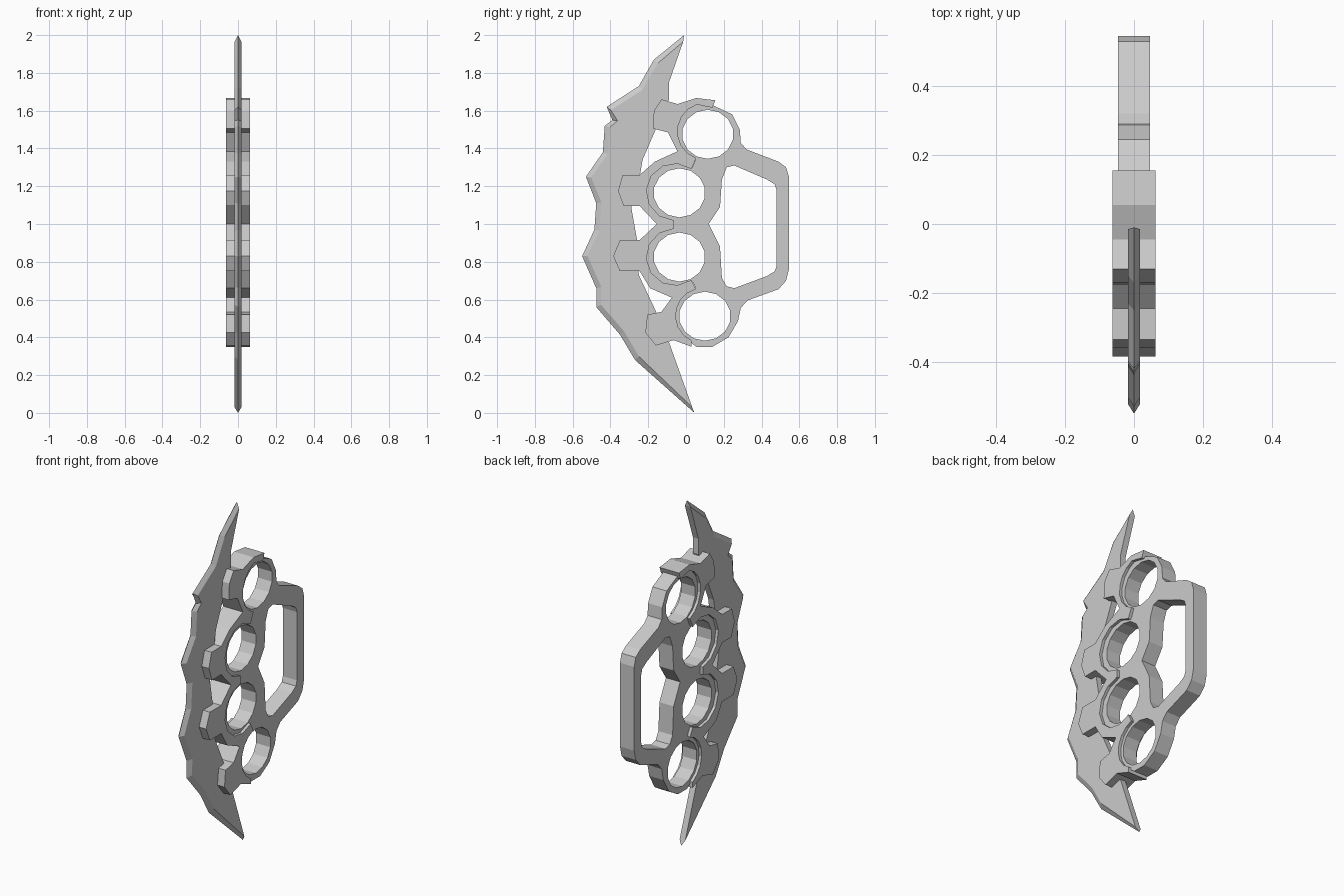
import bpy
import bmesh
from math import cos, sin, radians
from mathutils import Matrix, Vector

default_cube = bpy.data.objects.get("Cube")
if default_cube:
    bpy.data.objects.remove(default_cube, do_unlink=True)

# One plain steel colour for everything
steel = bpy.data.materials.new("grey steel")
steel.use_nodes = True
steel_colour = (.6, .6, .6, 1)
steel.diffuse_color = steel_colour
steel.node_tree.nodes["Principled BSDF"].inputs["Base Color"].default_value = steel_colour

# Profiles are drawn as (y, z); this turns drawing axes into world axes
PROFILE_TO_WORLD = Matrix(((0, 0, 1, 0), (1, 0, 0, 0), (0, 1, 0, 0), (0, 0, 0, 1)))


def arc(centre, radius, start, end, steps=7):
    """Points along a circular arc, angles in degrees."""
    angles = [radians(start + (end - start) * i / steps) for i in range(steps + 1)]
    return [(centre[0] + radius * cos(a), centre[1] + radius * sin(a)) for a in angles]


def finger_hole(centre, width=.137, height=.13, sides=14):
    """Closed many-sided oval."""
    angles = [radians(360 * (i + .5) / sides) for i in range(sides)]
    return [(centre[0] + width * cos(a), centre[1] + height * sin(a)) for a in angles]


def add_object(name, bm):
    bmesh.ops.remove_doubles(bm, verts=bm.verts, dist=.0001)
    bmesh.ops.recalc_face_normals(bm, faces=bm.faces)
    mesh = bpy.data.meshes.new(name)
    bm.to_mesh(mesh)
    bm.free()
    for polygon in mesh.polygons:
        polygon.use_smooth = False
        polygon.material_index = 0
    mesh.materials.clear()
    mesh.materials.append(steel)
    obj = bpy.data.objects.new(name, mesh)
    bpy.context.collection.objects.link(obj)
    return obj


def plate(name, loops, half_thickness):
    """Flat plate from an outline followed by any hole loops."""
    curve = bpy.data.curves.new(name + " profile", "CURVE")
    curve.dimensions = "2D"
    curve.fill_mode = "BOTH"
    curve.extrude = half_thickness
    for loop in loops:
        spline = curve.splines.new("POLY")
        spline.points.add(len(loop) - 1)
        for point, (y, z) in zip(spline.points, loop):
            point.co = (y, z, 0, 1)
        spline.use_cyclic_u = True
    helper = bpy.data.objects.new(name + " profile", curve)
    bpy.context.collection.objects.link(helper)
    bpy.context.view_layer.update()
    evaluated = helper.evaluated_get(bpy.context.evaluated_depsgraph_get())
    filled = bpy.data.meshes.new_from_object(evaluated)
    bm = bmesh.new()
    bm.from_mesh(filled)
    bm.transform(PROFILE_TO_WORLD)
    bpy.data.objects.remove(helper, do_unlink=True)
    bpy.data.curves.remove(curve)
    bpy.data.meshes.remove(filled)
    return add_object(name, bm)


def sharpened_plate(name, edge, back, half_thickness, bevel):
    """Plate whose edge points taper to a ridge while its back stays square."""
    points = [Vector(p) for p in edge]
    inset = []
    for i, point in enumerate(points):
        before = points[max(i - 1, 0)]
        after = points[min(i + 1, len(points) - 1)]
        along = (after - before).normalized()
        # The edge runs downward, so its left-hand normal points into the blade
        inset.append(point + Vector((-along.y, along.x)) * bevel)
    # The two tips slide along the blade so the sides stay inside the outline
    inset[0] = points[0] + Vector((-.005, -.035))
    inset[-1] = points[-1] + Vector((-.012, .03))
    bm = bmesh.new()
    ridge = [bm.verts.new((0, p.x, p.y)) for p in points]
    sides = []
    for x in (-half_thickness, half_thickness):
        front = [bm.verts.new((x, p.x, p.y)) for p in inset]
        rear = [bm.verts.new((x, y, z)) for y, z in back]
        bm.faces.new(front + rear)
        for i in range(len(ridge) - 1):
            bm.faces.new((ridge[i], ridge[i + 1], front[i + 1], front[i]))
        sides.append([front[-1]] + rear + [front[0]])
    left, right = sides
    for i in range(len(left) - 1):
        bm.faces.new((left[i], left[i + 1], right[i + 1], right[i]))
    # Close both tips
    bm.faces.new((ridge[0], left[-1], right[-1]))
    bm.faces.new((ridge[-1], left[0], right[0]))
    return add_object(name, bm)


# Curved blade: jagged sharpened front, square back
blade_edge = [
    (-.01, 2), (-.17, 1.87), (-.25, 1.73), (-.42, 1.62), (-.39, 1.55),
    (-.43, 1.52), (-.44, 1.38), (-.53, 1.25), (-.475, 1.11), (-.485, .97),
    (-.55, .83), (-.475, .66), (-.475, .56), (-.35, .415), (-.27, .28), (.045, .0),
]
blade_back = [
    (-.085, .36), (-.165, .55), (-.25, .73), (-.26, .92), (-.29, 1.09),
    (-.245, 1.25), (-.23, 1.34), (-.165, 1.49), (-.09, 1.66), (-.09, 1.75),
]
sharpened_plate("blade", blade_edge, blade_back, .018, .028)

# Arcs that the mount and the grip share, from top ring to bottom ring
ring_arcs = [
    ((.105, 1.49), .15, 108, 250),
    ((-.06, 1.17), .15, 54, 268),
    ((-.06, .825), .15, 92, 306),
    ((.09, .515), .145, 105, 245),
]


def ring_path(extra):
    path = []
    for centre, radius, start, end in ring_arcs:
        path += arc(centre, radius + extra, start, end)
    return path


# Grip frame: four finger rings and a palm bar around an open window
grip_outline = ring_path(.01) + [
    (.055, .35), (.14, .35), (.225, .4), (.275, .485), (.29, .555), (.325, .595),
    (.49, .655), (.53, .7), (.545, .76), (.545, 1.25), (.53, 1.3), (.49, 1.33),
    (.32, 1.395), (.29, 1.43), (.285, 1.5), (.245, 1.58), (.14, 1.63),
]
palm_window = [
    (.255, 1.31), (.43, 1.235), (.47, 1.21), (.48, 1.18), (.48, .78), (.47, .75),
    (.43, .725), (.255, .66), (.215, .67), (.19, .715), (.18, .88), (.12, 1),
    (.18, 1.09), (.19, 1.235), (.215, 1.3),
]
hole_centres = [(.115, 1.475), (-.035, 1.165), (-.035, .825), (.1, .512)]
holes = [finger_hole(centre) for centre in hole_centres]
plate("grip_frame", [grip_outline, palm_window] + holes, .046)

# Thicker mount that wraps the rings and clamps the blade with four tabs
mount_tabs = [
    (.03, .35), (-.065, .385), (-.16, .357), (-.215, .425), (-.205, .52),
    (-.13, .535), (-.075, .61), (-.19, .66), (-.245, .75), (-.35, .75),
    (-.385, .83), (-.35, .915), (-.245, .915), (-.155, 1), (-.245, 1.095),
    (-.33, 1.095), (-.36, 1.175), (-.335, 1.26), (-.245, 1.26), (-.165, 1.33),
    (-.045, 1.385), (-.095, 1.485), (-.175, 1.505), (-.17, 1.6), (-.13, 1.66),
    (-.045, 1.635), (.055, 1.667), (.155, 1.655), (.14, 1.615),
]
plate("blade_mount", [ring_path(0) + mount_tabs], .063)
